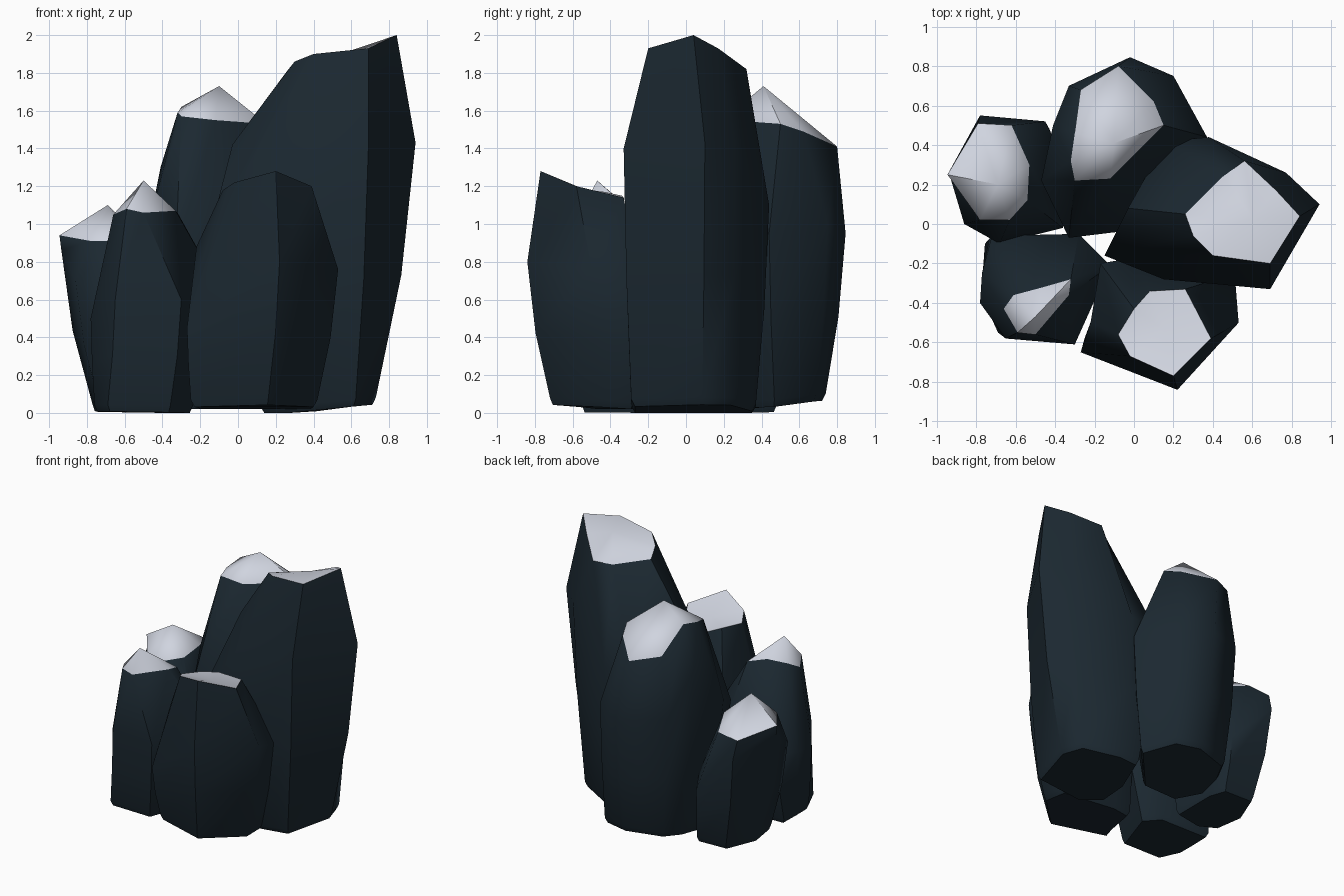
import bpy, bmesh, math


def material(name, rgb):
    m = bpy.data.materials.new(name)
    m.diffuse_color = (*rgb, 1)
    return m


STONE = material("dark blue stone", (0.011, 0.021, 0.030))
SNOW = material("pale snow", (0.63, 0.66, 0.74))


def rock(name, base, squareness, z0, tilt, mid, cap, peak):
    """Loft a rock column: base box (x0, x1, y0, y1), widest ring, cap rim, peak.
    tilt lifts the outer edge of the sole."""
    x0, x1, y0, y1 = base
    xs, ys = [p[0] for p in mid], [p[1] for p in mid]

    def square(t):
        return max(-0.5, min(0.5, squareness * (t - 0.5)))

    def foot(p, z, s):
        u = square((p[0] - min(xs)) / (max(xs) - min(xs)))
        v = square((p[1] - min(ys)) / (max(ys) - min(ys)))
        x = (x0 + x1) / 2 + u * s * (x1 - x0)
        y = (y0 + y1) / 2 + v * s * (y1 - y0)
        return (x, y, z + tilt * max(0, math.hypot(x, y) - 0.5))

    sole = [foot(p, z0, 0.94) for p in mid]
    ankle = [foot(p, z0 + 0.035, 1.0) for p in mid]
    # slightly bulging ring halfway up the side
    waist = [(a[0] + 0.64 * (m[0] - a[0]), a[1] + 0.64 * (m[1] - a[1]), a[2] + 0.48 * (m[2] - a[2]))
             for a, m in zip(ankle, mid)]

    bm = bmesh.new()
    rings = [[bm.verts.new(p) for p in r] for r in (sole, ankle, waist, mid, cap)]
    n = len(mid)
    bm.faces.new(rings[0][::-1])
    for lo, hi in zip(rings, rings[1:]):
        for i in range(n):
            j = (i + 1) % n
            bm.faces.new((lo[i], lo[j], hi[j], hi[i]))
    # snow cap fan
    top = bm.verts.new(peak)
    for i in range(n):
        f = bm.faces.new((rings[-1][i], rings[-1][(i + 1) % n], top))
        f.material_index = 1
    bmesh.ops.recalc_face_normals(bm, faces=bm.faces)
    me = bpy.data.meshes.new(name)
    bm.to_mesh(me)
    bm.free()
    me.materials.append(STONE)
    me.materials.append(SNOW)
    ob = bpy.data.objects.new(name, me)
    bpy.context.collection.objects.link(ob)
    bpy.ops.object.select_all(action='DESELECT')
    ob.select_set(True)
    bpy.context.view_layer.objects.active = ob
    bpy.ops.object.shade_smooth_by_angle(angle=math.radians(48))


# tallest column, right
rock("tall_right_rock", (0.12, 0.73, -0.29, 0.37), 1.2, 0.0, 0.2,
     [(-0.15, -0.16, 0.95), (0.15, -0.28, 1.25), (0.69, -0.33, 1.40), (0.94, 0.10, 1.43),
      (0.77, 0.26, 1.42), (0.38, 0.44, 1.10), (0.16, 0.42, 1.10), (-0.03, 0.08, 1.42)],
     [(0.30, -0.06, 1.86), (0.40, -0.16, 1.90), (0.69, -0.20, 1.93), (0.84, 0.04, 2.0),
      (0.72, 0.17, 1.93), (0.56, 0.32, 1.82), (0.45, 0.24, 1.79), (0.26, 0.05, 1.81)],
     (0.60, 0.03, 1.92))

# back column
rock("back_rock", (-0.37, 0.33, 0.12, 0.74), 1.06, 0.02, 0.2,
     [(-0.47, 0.22, 1.0), (-0.33, -0.07, 0.85), (0.0, -0.03, 0.95), (0.37, 0.44, 0.95),
      (0.20, 0.75, 1.0), (-0.02, 0.845, 0.95), (-0.33, 0.70, 1.0), (-0.41, 0.50, 1.30)],
     [(-0.32, 0.32, 1.59), (-0.30, 0.22, 1.57), (-0.12, 0.23, 1.55), (0.15, 0.50, 1.53),
      (0.10, 0.62, 1.49), (-0.08, 0.80, 1.41), (-0.27, 0.68, 1.45), (-0.30, 0.46, 1.62)],
     (-0.10, 0.41, 1.73))

# front left column
rock("front_left_rock", (-0.76, -0.24, -0.55, -0.10), 1.2, 0.0, 0.02,
     [(-0.77, -0.25, 0.50), (-0.78, -0.40, 0.50), (-0.65, -0.58, 0.60), (-0.30, -0.61, 0.60),
      (-0.12, -0.21, 0.70), (-0.28, -0.05, 0.65), (-0.72, -0.06, 0.55)],
     [(-0.61, -0.36, 1.09), (-0.66, -0.43, 1.05), (-0.59, -0.55, 1.08), (-0.50, -0.56, 1.06),
      (-0.33, -0.36, 1.07), (-0.32, -0.28, 1.06), (-0.46, -0.32, 1.10)],
     (-0.50, -0.47, 1.23))

# front middle column
rock("front_middle_rock", (-0.25, 0.42, -0.72, -0.22), 1.0, 0.02, 0.1,
     [(-0.27, -0.65, 0.45), (0.22, -0.84, 0.80), (0.53, -0.50, 0.76), (0.51, -0.25, 0.70),
      (0.0, -0.17, 0.70), (-0.17, -0.20, 0.90), (-0.22, -0.50, 0.88)],
     [(-0.02, -0.67, 1.22), (0.20, -0.77, 1.28), (0.39, -0.58, 1.20), (0.26, -0.33, 1.14),
      (0.08, -0.34, 1.15), (0.0, -0.43, 1.17), (-0.08, -0.56, 1.18)],
     (0.15, -0.53, 1.18))

# shortest column, left
rock("short_left_rock", (-0.77, -0.38, -0.04, 0.48), 1.1, 0.0, 0.03,
     [(-0.935, 0.25, 0.86), (-0.86, 0.0, 0.70), (-0.68, -0.10, 0.60), (-0.36, -0.02, 0.50),
      (-0.38, 0.38, 0.50), (-0.45, 0.52, 0.42), (-0.78, 0.55, 0.75)],
     [(-0.945, 0.25, 0.94), (-0.78, 0.02, 0.91), (-0.63, 0.02, 0.91), (-0.54, 0.12, 0.92),
      (-0.53, 0.30, 0.95), (-0.62, 0.50, 0.90), (-0.79, 0.51, 0.88)],
     (-0.69, 0.20, 1.10))
